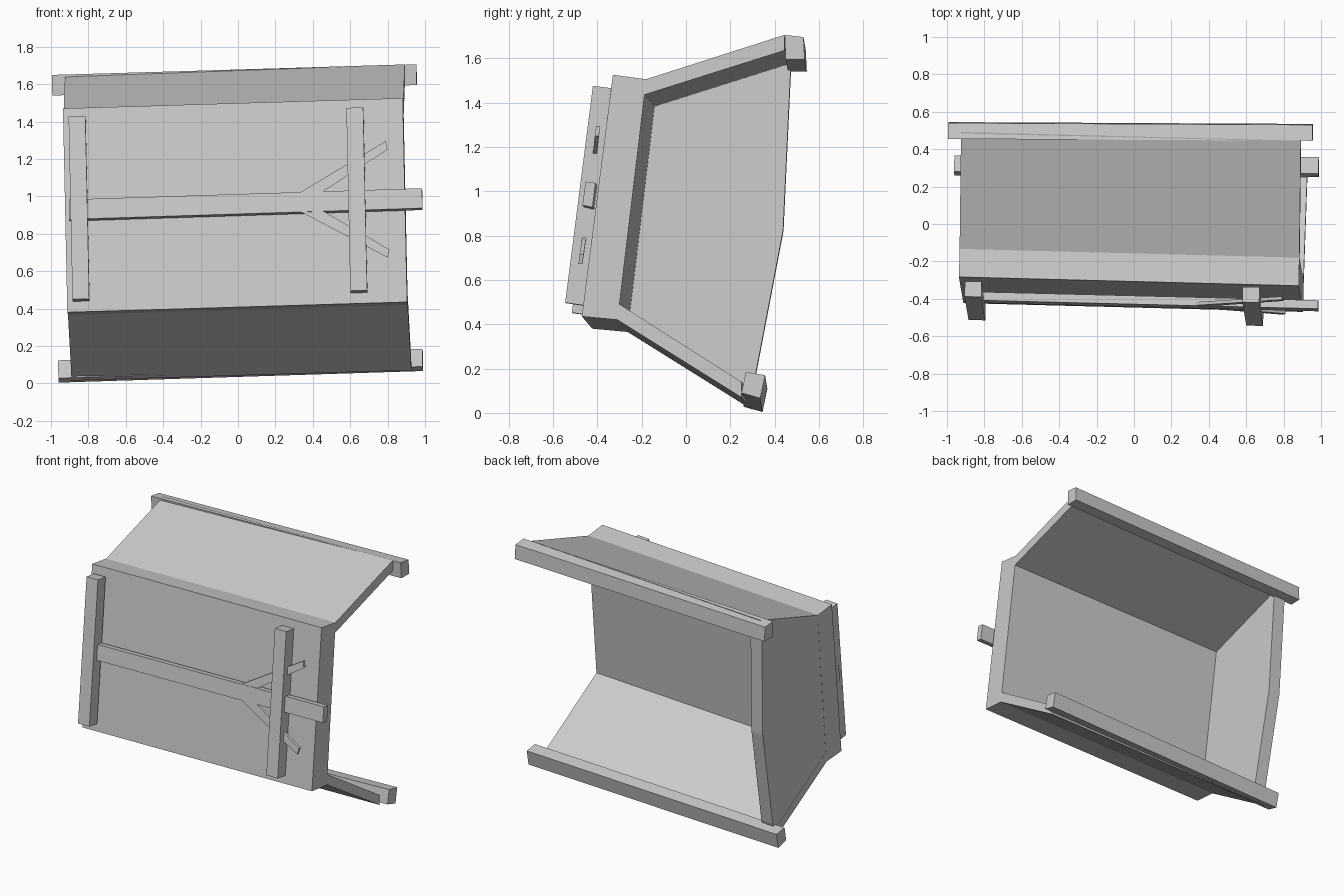
import bpy, bmesh

if "Cube" in bpy.data.objects:
    bpy.data.objects.remove(bpy.data.objects["Cube"])


def loft(name, ring_a, ring_b):
    """Solid between two matching rings of 3D points."""
    bm = bmesh.new()
    a = [bm.verts.new(p) for p in ring_a]
    b = [bm.verts.new(p) for p in ring_b]
    n = len(a)
    bm.faces.new(a)
    bm.faces.new(b[::-1])
    for i in range(n):
        j = (i + 1) % n
        bm.faces.new((a[j], a[i], b[i], b[j]))
    bmesh.ops.recalc_face_normals(bm, faces=bm.faces)
    me = bpy.data.meshes.new(name)
    bm.to_mesh(me)
    bm.free()
    ob = bpy.data.objects.new(name, me)
    bpy.context.collection.objects.link(ob)
    return ob


def ring(x, section, dy=0.0, dz=0.0):
    """Place a (y, z) section at x on a plane tilted like the whole body."""
    out = []
    for y, z in section:
        y, z = y + dy, z + dz
        out.append((x - 0.024 * z + 0.02 * y, y, z))
    return out


def bar(name, x0, x1, section, dy, dz):
    """section is given at the right end; (dy, dz) is the shift at the left end."""
    return loft(name, ring(x0, section, dy, dz), ring(x1, section))


# Trough shell: thick floor panel with two flared sides
shell = [(-0.33, 1.525), (-0.18, 1.505), (0.445, 1.705), (0.445, 1.635),
         (-0.187, 1.435), (-0.30, 0.49), (0.25, 0.14), (0.25, 0.07),
         (-0.31, 0.42), (-0.47, 0.435)]
bar("trough_shell", -0.895, 0.924, shell, 0.047, -0.055)

# Closed end wall on the left, with a bent rear edge
end = [(-0.14, 1.38), (0.47, 1.575), (0.475, 1.57), (0.44, 0.82),
       (0.31, 0.14), (0.29, 0.085), (-0.253, 0.435)]
loft("end_wall", ring(-0.894, end), ring(-0.805, end, -0.002, 0.003))

# Rails along the two open edges
bar("upper_rail", -0.965, 0.985,
    [(0.445, 1.705), (0.53, 1.695), (0.535, 1.595), (0.45, 1.595)], 0.01, -0.056)
bar("lower_rail", -0.965, 0.985,
    [(0.27, 0.185), (0.357, 0.17), (0.335, 0.066), (0.25, 0.09)], 0.01, -0.062)

# Cross bars under the floor
cross = [(-0.42, 1.475), (-0.338, 1.465), (-0.462, 0.485), (-0.545, 0.497)]
for name, x, dy, dz in (("left_cross_bar", -0.864, 0.03, -0.045),
                        ("right_cross_bar", 0.623, 0.0, 0.0)):
    loft(name, ring(x, cross, dy + 0.002, dz - 0.002), ring(x + 0.09, cross, dy, dz))

# Central draw pole
bar("draw_pole", -0.873, 1.018,
    [(-0.453, 1.043), (-0.408, 1.037), (-0.422, 0.927), (-0.467, 0.937)], 0.047, -0.06)

# Diagonal braces forking from the pole, lying against the floor
braces = {
    "upper_brace": [(0.33, 1.02), (0.79, 1.295), (0.80, 1.25), (0.45, 1.022)],
    "lower_brace": [(0.33, 0.92), (0.80, 0.672), (0.81, 0.715), (0.45, 0.925)],
}
for name, outline in braces.items():
    loft(name, *[[(x, -0.425 + 0.128 * (z - 1.02) - 0.012 * (x - 0.5) + d, z)
                  for x, z in outline] for d in (-0.012, 0.006)])
